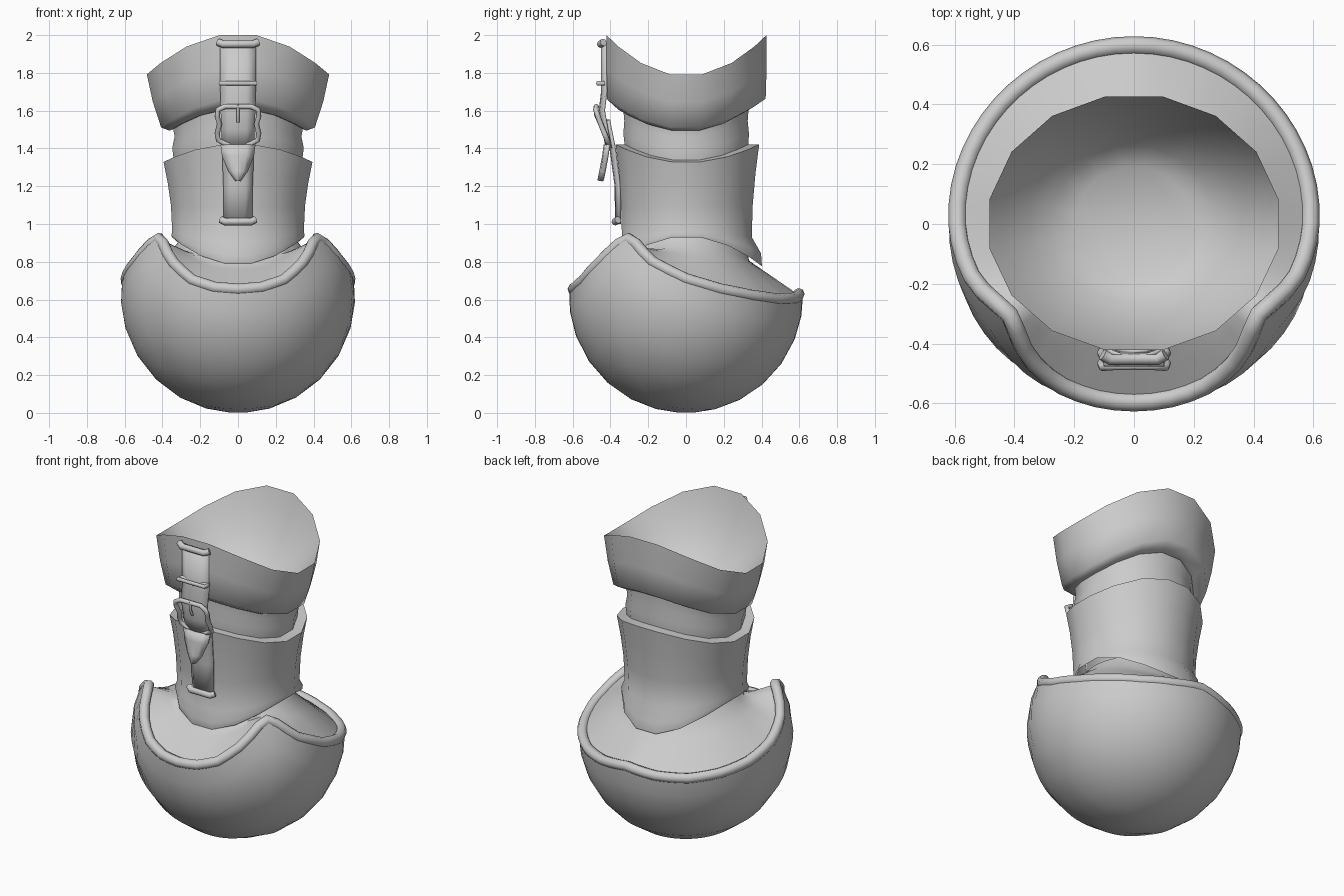
import bpy, math
from math import sin, cos, pi, radians
from mathutils import Vector

if "Cube" in bpy.data.objects:
    bpy.data.objects.remove(bpy.data.objects["Cube"])


def finish(ob, angle=40):
    bpy.ops.object.select_all(action='DESELECT')
    ob.select_set(True)
    bpy.context.view_layer.objects.active = ob
    bpy.ops.object.shade_smooth_by_angle(angle=radians(angle))
    return ob


def loft(name, rings, closed=True, cap=False, thick=0, angle=40):
    """Skin a list of equally sized point rings."""
    n = len(rings[0])
    verts = [p for r in rings for p in r]
    faces = []
    for i in range(len(rings) - 1):
        for j in range(n if closed else n - 1):
            k = (j + 1) % n
            faces.append((i*n + j, i*n + k, (i+1)*n + k, (i+1)*n + j))
    if cap:
        faces.append(tuple(range((len(rings)-1)*n, len(rings)*n)))
    me = bpy.data.meshes.new(name)
    me.from_pydata(verts, [], faces)
    ob = bpy.data.objects.new(name, me)
    bpy.context.collection.objects.link(ob)
    if thick:
        m = ob.modifiers.new('thickness', 'SOLIDIFY')
        m.thickness = thick
        m.offset = -1
    return finish(ob, angle)


def oval(rx, front, back, zs, zf, zb, n=16):
    """Ring whose height rises or falls toward front and back."""
    pts = []
    for i in range(n):
        a = (i + .5) * 2 * pi / n
        s = sin(a)
        ry, ze = (back, zb) if s > 0 else (front, zf)
        pts.append((rx*cos(a), ry*s, zs + (ze - zs)*s*s))
    return pts


def tube(name, pts, r, cyclic=True):
    cu = bpy.data.curves.new(name, 'CURVE')
    cu.dimensions = '3D'
    cu.bevel_depth = r
    cu.bevel_resolution = 2
    cu.use_fill_caps = True
    sp = cu.splines.new('POLY')
    sp.points.add(len(pts) - 1)
    for p, q in zip(sp.points, pts):
        p.co = (*q, 1)
    sp.use_cyclic_u = cyclic
    ob = bpy.data.objects.new(name, cu)
    bpy.context.collection.objects.link(ob)
    bpy.ops.object.select_all(action='DESELECT')
    ob.select_set(True)
    bpy.context.view_layer.objects.active = ob
    bpy.ops.object.convert(target='MESH')
    return finish(bpy.context.object, 50)


# Shoulder bowl: sphere cut along a wavy rim (azimuth from front, rim height)
R = .62
RIM = [(0, .655), (12, .665), (24, .705), (36, .795), (48, .905), (54, .934), (60, .905), (72, .805),
       (90, .712), (108, .655), (126, .62), (144, .60), (162, .605), (180, .63)]


def rim_z(deg):
    for (a, za), (b, zb) in zip(RIM, RIM[1:]):
        if a <= deg <= b:
            return za + (zb - za) * (deg - a) / (b - a)


def ball(deg, t, r=R):
    """Point at fraction t of the way from the rim to the bottom."""
    a = radians(deg)
    polar = math.acos((rim_z(abs(deg)) - R) / R)
    p = polar + (pi - polar) * t
    return Vector((r*sin(p)*sin(a), -r*sin(p)*cos(a), R + r*cos(p)))


azim = [d * 6 for d in range(-30, 30)]
loft('shoulder_bowl', [[ball(d, t) for d in azim] for t in (0, .12, .25, .4, .55, .7, .84, .96)], cap=True)
tube('bowl_rim', [ball(d, 0, .597) for d in azim], .031)

# Bowl cover rising from the rim into the lower cuff


def cover_ring(t):
    pts = []
    for d in azim:
        a = radians(d)
        inner = Vector((.335*sin(a), -.335*cos(a), .88 - .075*cos(a)**2))
        pts.append(ball(d, 0, .59).lerp(inner, t))
    return pts


loft('bowl_cover', [cover_ring(t) for t in (0, .35, .7, 1)]
     + [[(.3*sin(radians(d)), -.3*cos(radians(d)), .93) for d in azim]], angle=70)

# Inner sleeve bridging the two cuffs
loft('inner_sleeve', [
    oval(.345, .33, .335, 1.32, 1.41, 1.41),
    oval(.355, .338, .34, 1.40, 1.48, 1.48),
    oval(.342, .333, .333, 1.46, 1.55, 1.55),
    oval(.352, .34, .34, 1.51, 1.63, 1.64)], angle=70)

# Lower cuff with flared bottom edge, its top lip tucked in to the sleeve
loft('lower_cuff', [
    oval(.355, .37, .41, .935, .785, .77),
    oval(.36, .375, .405, .945, .83, .84),
    oval(.355, .345, .355, .96, .90, .93),
    oval(.362, .35, .36, 1.1, 1.09, 1.1),
    oval(.38, .36, .375, 1.22, 1.27, 1.27),
    oval(.402, .38, .395, 1.325, 1.425, 1.425),
    oval(.345, .33, .335, 1.335, 1.425, 1.425)])

# Upper flared cuff: underside, outer wall, then a dished inside
loft('upper_cuff', [
    oval(.345, .335, .335, 1.50, 1.61, 1.63),
    oval(.37, .365, .365, 1.49, 1.61, 1.63),
    oval(.415, .425, .43, 1.505, 1.665, 1.67),
    oval(.46, .43, .435, 1.64, 1.83, 1.83),
    oval(.492, .43, .435, 1.783, 2.009, 2.009),
    oval(.44, .40, .40, 1.73, 1.88, 1.88),
    oval(.36, .335, .335, 1.65, 1.74, 1.74),
    oval(.28, .265, .265, 1.60, 1.63, 1.63),
    oval(.2, .19, .195, 1.57, 1.57, 1.57)], cap=True, angle=60)


# Strap: a bowed ribbon following a side profile
def ribbon(name, prof, thick=.014):
    rings = [[(w*u, y + .02*u*u, z) for u in (-1, -.5, 0, .5, 1)] for w, y, z in prof]
    return loft(name, rings, closed=False, thick=thick)


ribbon('strap_lower', [(.075, -.376, 1.0), (.078, -.378, 1.2), (.085, -.405, 1.4), (.085, -.435, 1.55)])
ribbon('strap_upper', [(.085, -.425, 1.4), (.088, -.445, 1.5), (.092, -.462, 1.6),
                       (.094, -.45, 1.7), (.094, -.45, 1.96)])
ribbon('strap_tip', [(.088, -.422, 1.42), (.08, -.43, 1.36), (.045, -.445, 1.28), (.004, -.455, 1.23)])


# Strap keeper loop and flared end bars
def keeper(name, w, y, z, r, depth=.03):
    pts = [(sx*w, y + sy*depth/2, z) for sx, sy in ((-1, -1), (1, -1), (1, 1), (-1, 1))]
    return tube(name, pts, r)


keeper('strap_keeper', .093, -.452, 1.745, .013)
for name, w, y, z in (('strap_top_bar', .105, -.452, 1.952), ('strap_bottom_bar', .09, -.375, 1.012)):
    tube(name, [(-w, y + .015, z + .01), (-w*.75, y, z), (w*.75, y, z), (w, y + .015, z + .01)], .02, False)

# Tilted buckle frame with prong
half = [(.07, -.475, 1.622), (.106, -.478, 1.605), (.11, -.466, 1.57), (.098, -.452, 1.53),
        (.11, -.432, 1.48), (.105, -.418, 1.445), (.07, -.412, 1.425)]
tube('buckle_frame', half + [(-x, y, z) for x, y, z in reversed(half)], .014)
tube('buckle_prong', [(0, -.462, 1.54), (0, -.48, 1.58), (0, -.48, 1.63)], .008, False)
